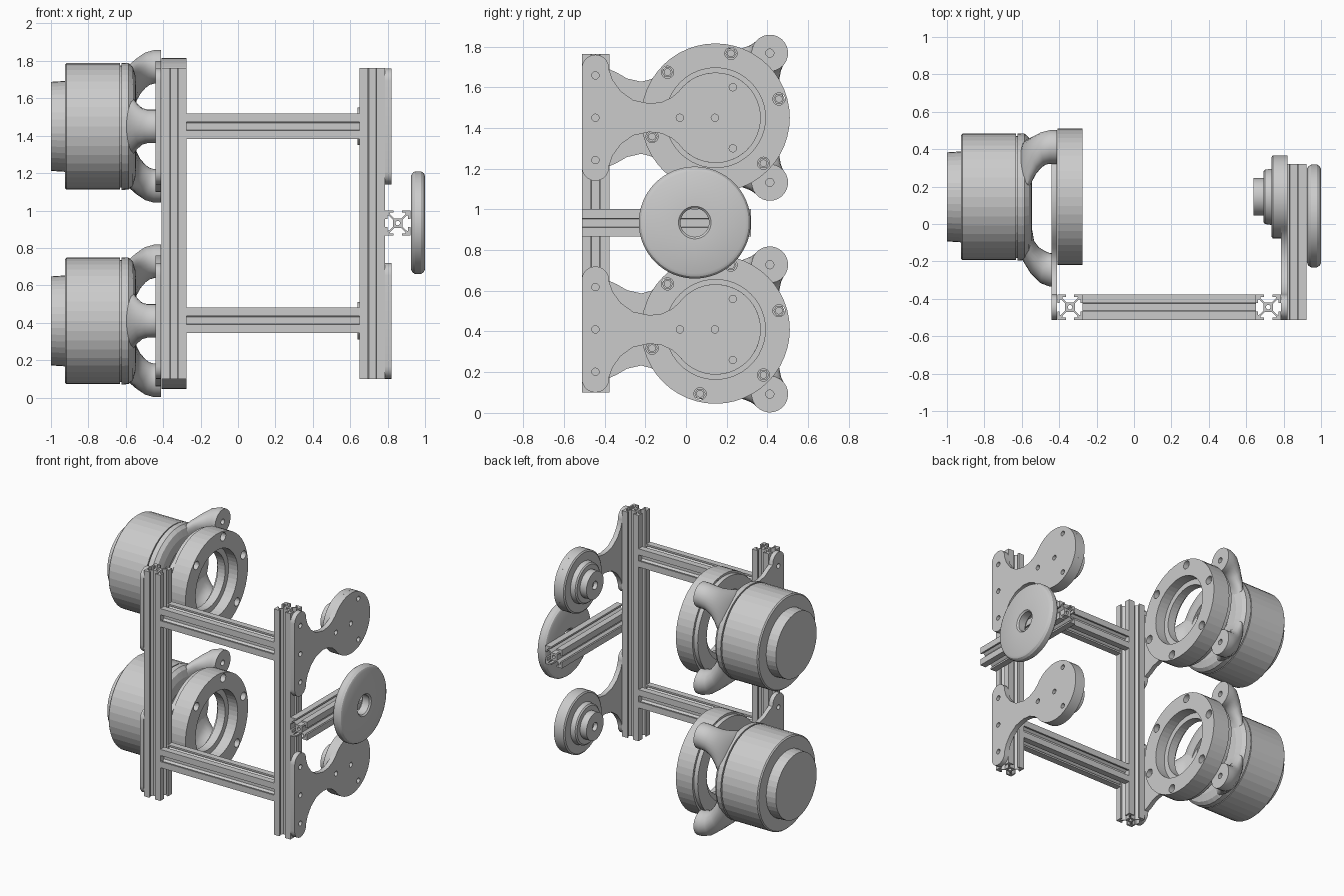
import bpy, bmesh
from math import sin, cos, pi, radians
from mathutils import Matrix

if "Cube" in bpy.data.objects:
    bpy.data.objects.remove(bpy.data.objects["Cube"])

CY = 0.145            # shared axis of motors and hubs
LEVELS = {"lower": 0.41, "upper": 1.45}
# cyclic axis maps: profile (u, v) extruded along the named axis
AXES = {
    "x": Matrix(((0, 0, 1, 0), (1, 0, 0, 0), (0, 1, 0, 0), (0, 0, 0, 1))),
    "y": Matrix(((0, 1, 0, 0), (0, 0, 1, 0), (1, 0, 0, 0), (0, 0, 0, 1))),
    "z": Matrix.Identity(4),
}


def finish(name, bm, smooth=True):
    bmesh.ops.remove_doubles(bm, verts=bm.verts, dist=1e-5)
    bmesh.ops.recalc_face_normals(bm, faces=bm.faces)
    me = bpy.data.meshes.new(name)
    bm.to_mesh(me)
    bm.free()
    for p in me.polygons:
        p.use_smooth = False
    ob = bpy.data.objects.new(name, me)
    bpy.context.collection.objects.link(ob)
    if smooth:
        bpy.ops.object.select_all(action='DESELECT')
        ob.select_set(True)
        bpy.context.view_layer.objects.active = ob
        bpy.ops.object.shade_smooth_by_angle(angle=radians(30))
    return ob


def circle(u, v, r, n=24, start=0.0):
    return [(u + r * cos(start + 2 * pi * i / n), v + r * sin(start + 2 * pi * i / n)) for i in range(n)]


def extrude(name, loops, axis, a, b, smooth=True):
    """Outline plus hole loops, filled and extruded from a to b along an axis."""
    cu = bpy.data.curves.new(name, 'CURVE')
    cu.dimensions = '2D'
    cu.fill_mode = 'BOTH'
    cu.extrude = (b - a) / 2
    for loop in loops:
        s = cu.splines.new('POLY')
        s.points.add(len(loop) - 1)
        for p, (u, v) in zip(s.points, loop):
            p.co = (u, v, 0, 1)
        s.use_cyclic_u = True
    tmp = bpy.data.objects.new(name + "_curve", cu)
    bpy.context.collection.objects.link(tmp)
    dg = bpy.context.evaluated_depsgraph_get()
    me = bpy.data.meshes.new_from_object(tmp.evaluated_get(dg))
    bm = bmesh.new()
    bm.from_mesh(me)
    bpy.data.objects.remove(tmp)
    bpy.data.meshes.remove(me)
    bm.transform(AXES[axis] @ Matrix.Translation((0, 0, (a + b) / 2)))
    return finish(name, bm, smooth)


def lathe(name, profile, cy, cz, n, smooth, closed=False):
    """Revolve (x, radius) points about an x-parallel axis."""
    bm = bmesh.new()
    rings = [[bm.verts.new((x, cy + r * u, cz + r * v)) for u, v in circle(0, 0, 1, n)] for x, r in profile]
    pairs = list(zip(rings, rings[1:])) + ([(rings[-1], rings[0])] if closed else [])
    for p, q in pairs:
        for i in range(n):
            j = (i + 1) % n
            bm.faces.new((p[i], p[j], q[j], q[i]))
    return finish(name, bm, smooth)


def rail(name, axis, u, v, a, b):
    """Four-slot rail with a central bore."""
    h = 0.0675
    side = [(1, -1), (1, -.33), (.82, -.33), (.82, -.62), (.7, -.6), (.38, -.28),
            (.38, .28), (.7, .6), (.82, .62), (.82, .33), (1, .33)]
    pts = []
    for k in range(4):
        c, s = round(cos(k * pi / 2)), round(sin(k * pi / 2))
        pts += [(u + h * (p * c - q * s), v + h * (p * s + q * c)) for p, q in side]
    extrude(name, [pts, circle(u, v, h * .18, 16)], axis, a, b, False)


def plate_loop(cz, neck, r):
    """Rounded mounting strip, concave neck and round head; neck runs strip to head."""
    end = [(-.445 + .067 * cos(t * pi / 10), .243 + .067 * sin(t * pi / 10)) for t in range(10, -1, -1)]
    half = end + neck
    head = [(CY + r * cos(radians(t)), r * sin(radians(t))) for t in range(136, -137, -8)]
    return [(y, cz + z) for y, z in half + head + [(y, -z) for y, z in reversed(half)]]


def leg(name, cz, angle, inset, end):
    """Lofted motor leg that flares from the flange and turns forward into a drilled ear."""
    stations = [(.17, -.59, 0, .04, .2), (.27, -.578, 12, .045, .165), (.325, -.555, 35, .055, .13),
                (.37, -.52, 60, .07, .1), (.402, -.485, 78, .085, .09), (.415, -.45, 90, .09, .09),
                (.415, end, 90, .09, .09), (.415, end, 90, .02, .02), (.415, end - .06, 90, .02, .02)]
    bm = bmesh.new()
    ca, sa = cos(radians(angle)), sin(radians(angle))
    rings = []
    for r, x, tilt, t, w in stations:
        ring = []
        for p, q in circle(0, 0, 1, 24):
            rad = r - inset - sin(radians(tilt)) * t * p
            ring.append(bm.verts.new((x + cos(radians(tilt)) * t * p,
                                      CY + rad * ca - w * q * sa, cz + rad * sa + w * q * ca)))
        rings.append(ring)
    for a, b in zip(rings, rings[1:]):
        for i in range(24):
            j = (i + 1) % 24
            bm.faces.new((a[i], a[j], b[j], b[i]))
    bm.faces.new(rings[0])
    bm.faces.new(rings[-1])
    finish(name, bm)


# rail frame
RY = -.4445
rail("left_post", "z", -.342, RY, .10, 1.763)
rail("right_post", "z", .718, RY, .10, 1.763)
rail("lower_crossbar", "x", RY, .413, -.275, .651)
rail("upper_crossbar", "x", RY, 1.45, -.275, .651)
rail("wheel_arm", "y", .933, .854, -.512, .32)

# hand wheel with rounded rim
lathe("hand_wheel", [(.925, .08), (.925, .25), (.932, .265), (.947, .275), (.978, .275), (.993, .265),
                     (1.0, .25), (1.0, .08), (.99, .07), (.935, .07)], .043, .935, 64, True, True)

SMALL_NECK = [(-.378, .235), (-.36, .185), (-.32, .13), (-.26, .087), (-.18, .07),
              (-.12, .077), (-.07, .1), (-.035, .13)]
WIDE_NECK = [(-.376, .238), (-.34, .222), (-.29, .193), (-.22, .177), (-.17, .19), (-.13, .222)]

for level, cz in LEVELS.items():
    strip_holes = [circle(-.445, cz + d, .018, 16) for d in (-.208, 0, .208)]

    # right side: mounting plate and stepped hub
    plate_holes = [circle(y, cz + z, .018, 16) for y, z in ((-.03, 0), (.142, 0), (.23, .15), (.23, -.15))]
    extrude(level + "_hub_plate", [plate_loop(cz, SMALL_NECK, .222)] + strip_holes + plate_holes, "x", .785, .82)
    lathe(level + "_hub", [(.67, 0), (.67, .03), (.64, .03), (.64, .1), (.692, .1), (.692, .135), (.7, .145),
                           (.735, .15), (.735, .212), (.742, .222), (.785, .222), (.785, 0)], CY, cz, 48, True)

    # left side: mounting plate, bolted ring with inner lip
    extrude(level + "_motor_plate", [plate_loop(cz, WIDE_NECK, .35), circle(CY, cz, .245, 48)] + strip_holes,
            "x", -.442, -.411)
    bolts = circle(CY, cz, .325, 6, radians(16.5))
    extrude(level + "_ring", [circle(CY, cz, .365, 48), circle(CY, cz, .245, 48)]
            + [circle(y, z, .03, 20) for y, z in bolts], "x", -.41, -.275, False)
    extrude(level + "_ring_lip", [circle(CY, cz, .246, 48), circle(CY, cz, .205, 48)], "x", -.41, -.35, False)
    for i, (y, z) in enumerate(bolts):
        extrude(f"{level}_nut_{i + 1}", [circle(y, z, .027, 6), circle(y, z, .016, 16)], "x", -.405, -.31, False)

    # motor body, end cap and front flange
    lathe(level + "_motor", [(-1, 0), (-1, .238), (-.925, .243), (-.925, .33), (-.917, .338), (-.63, .338),
                             (-.63, .326), (-.622, .326), (-.622, .34), (-.585, .338), (-.562, .318),
                             (-.548, .27), (-.545, .2), (-.58, .2), (-.58, .09), (-.555, .09), (-.555, 0)],
          CY, cz, 40, False)
    leg(level + "_top_leg", cz, 50, 0, -.412)
    leg(level + "_bottom_leg", cz, -50, 0, -.412)
    leg(level + "_front_leg", cz, 180, .025, -.42)
